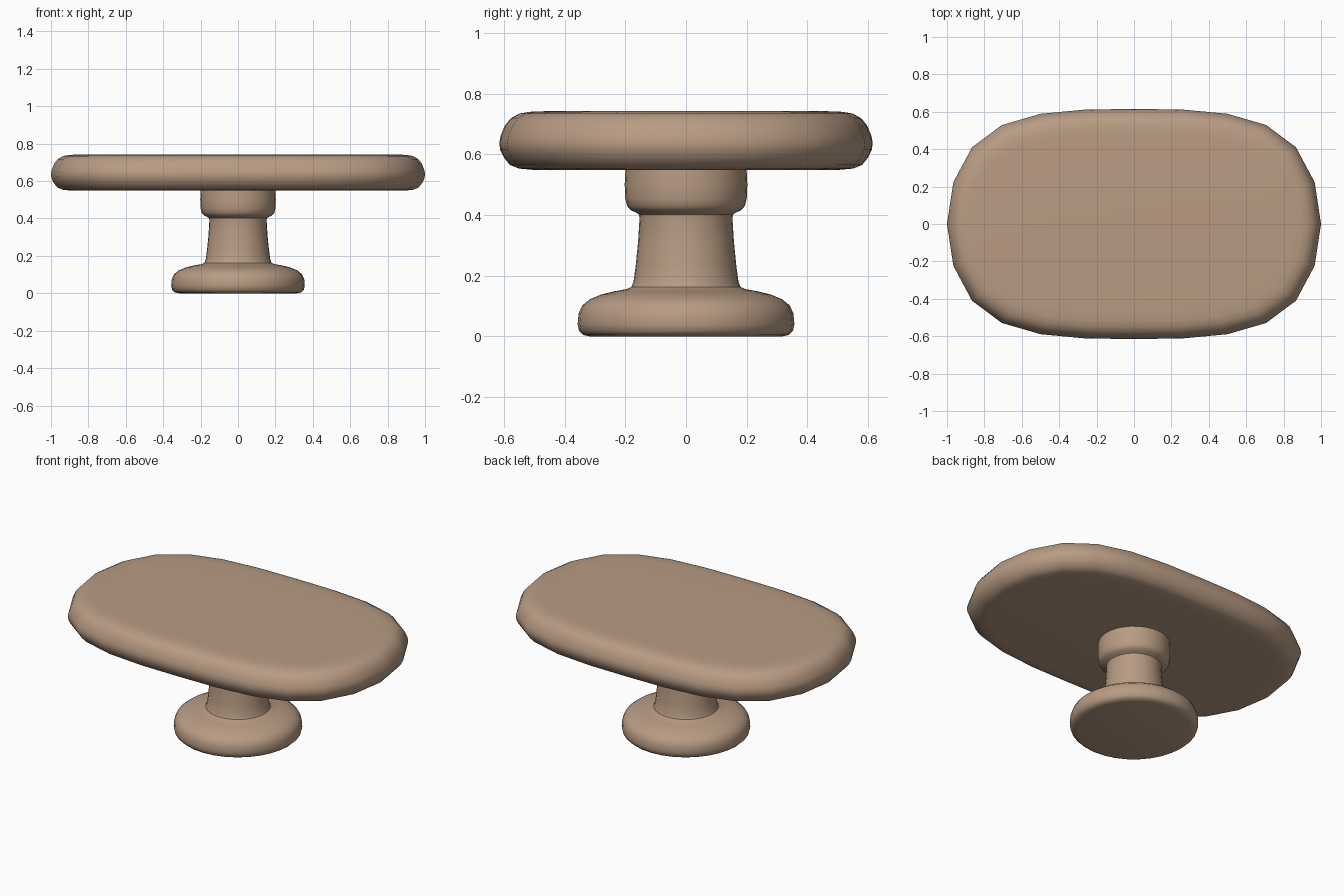
import bpy, bmesh
from math import cos, sin, pi

if "Cube" in bpy.data.objects:
    bpy.data.objects.remove(bpy.data.objects["Cube"])

def loft(name, rings, mat):
    """Skin stacked closed rings, cap both ends and shade smooth."""
    bm = bmesh.new()
    vs = [[bm.verts.new(p) for p in r] for r in rings]
    n = len(vs[0])
    for a, b in zip(vs, vs[1:]):
        for i in range(n):
            j = (i + 1) % n
            bm.faces.new((a[i], a[j], b[j], b[i]))
    bm.faces.new(vs[0][::-1])
    bm.faces.new(vs[-1])
    me = bpy.data.meshes.new(name)
    bm.to_mesh(me)
    bm.free()
    me.materials.append(mat)
    ob = bpy.data.objects.new(name, me)
    bpy.context.collection.objects.link(ob)
    bpy.ops.object.select_all(action='DESELECT')
    ob.select_set(True)
    bpy.context.view_layer.objects.active = ob
    bpy.ops.object.shade_smooth_by_angle(angle=0.7)
    return ob

wood = bpy.data.materials.new("wood")
wood.diffuse_color = (0.48, 0.33, 0.23, 1)
wood.use_nodes = True
wood.node_tree.nodes["Principled BSDF"].inputs["Base Color"].default_value = wood.diffuse_color

# Tabletop: 24-sided squarish oval with a rounded edge (inset, z)
quarter = [0, 0.363, 0.667, 0.86, 0.958, 0.995, 1]
edge = [(0.11, 0.549), (0.065, 0.553), (0.035, 0.565), (0.015, 0.59),
        (0.003, 0.615), (0, 0.637), (0.004, 0.66), (0.018, 0.694),
        (0.037, 0.718), (0.065, 0.734), (0.1, 0.740), (0.15, 0.742)]

def oval(d, z):
    ring = []
    for k in range(24):
        q = k % 12
        f = quarter[min(q, 12 - q)] * (1 if k < 12 else -1)
        ring.append(((1 - d) * cos(k * pi / 12), (0.615 - d) * f, z))
    return ring

loft("tabletop", [oval(d, z) for d, z in edge], wood)

# Pedestal: turned foot, tapered column and collar (radius, z)
profile = [(0.315, 0), (0.338, 0.005), (0.352, 0.018), (0.357, 0.04),
           (0.354, 0.075), (0.342, 0.102), (0.318, 0.122), (0.28, 0.138),
           (0.235, 0.149), (0.195, 0.156), (0.18, 0.163), (0.173, 0.18),
           (0.166, 0.23), (0.158, 0.31), (0.153, 0.39), (0.155, 0.402),
           (0.166, 0.409), (0.182, 0.416), (0.194, 0.43), (0.2, 0.455),
           (0.202, 0.5), (0.199, 0.56)]
N = 32
loft("pedestal", [[(r * cos(2 * pi * i / N), r * sin(2 * pi * i / N), z)
                   for i in range(N)] for r, z in profile], wood)
